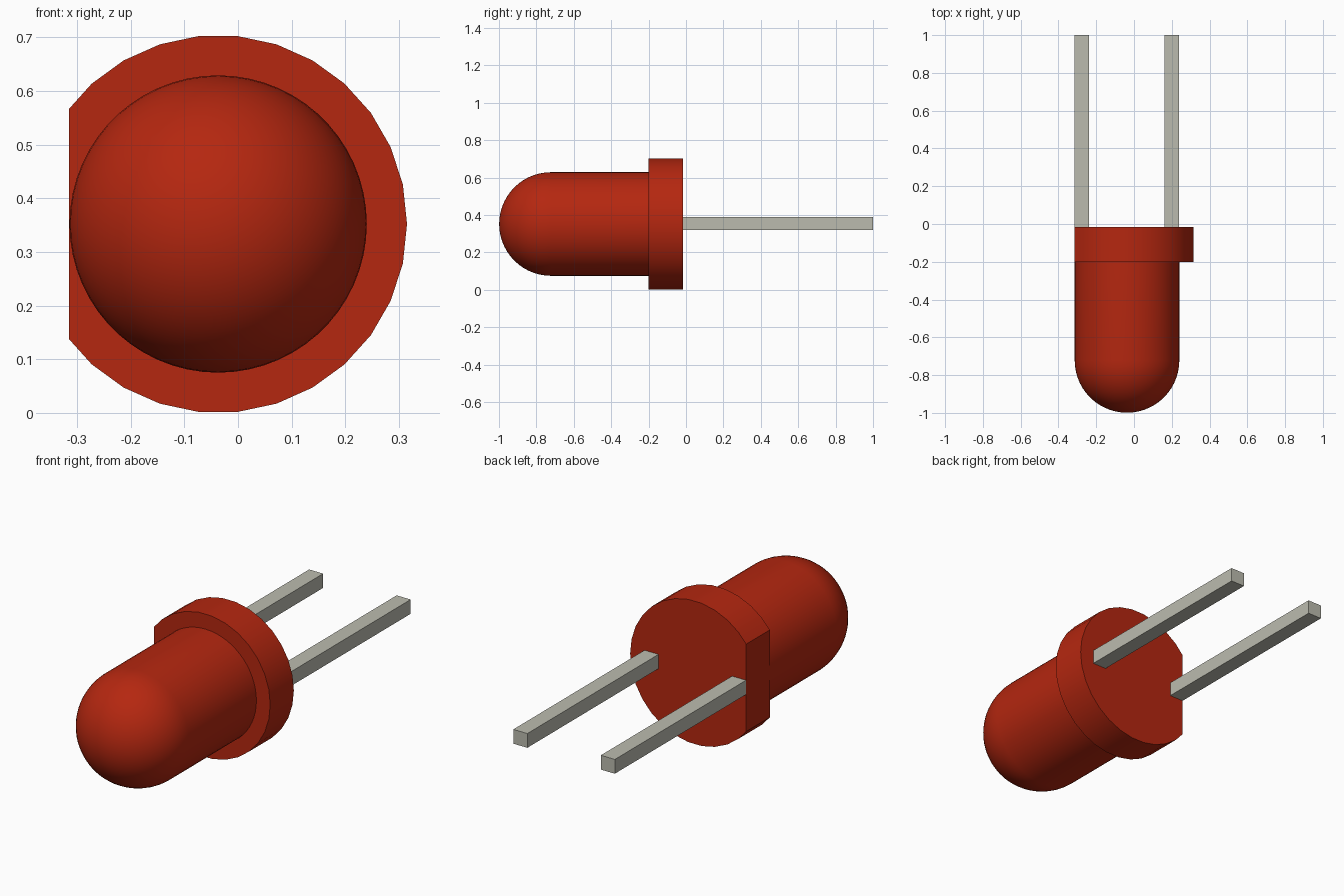
import bpy, bmesh, math

if "Cube" in bpy.data.objects:
    bpy.data.objects.remove(bpy.data.objects["Cube"])

CX, CZ = -0.037, 0.352      # axis of the lamp
FLAT_X = -0.315             # flat side of the rim


def material(name, colour):
    m = bpy.data.materials.new(name)
    m.diffuse_color = (*colour, 1)
    m.use_nodes = True
    m.node_tree.nodes["Principled BSDF"].inputs["Base Color"].default_value = m.diffuse_color
    return m


def finish(name, bm, mat, smooth=True):
    bmesh.ops.recalc_face_normals(bm, faces=bm.faces)
    mesh = bpy.data.meshes.new(name)
    bm.to_mesh(mesh)
    bm.free()
    mesh.materials.append(mat)
    ob = bpy.data.objects.new(name, mesh)
    bpy.context.collection.objects.link(ob)
    if smooth:
        bpy.ops.object.select_all(action='DESELECT')
        ob.select_set(True)
        bpy.context.view_layer.objects.active = ob
        bpy.ops.object.shade_smooth_by_angle(angle=math.radians(30))
    return ob


def lathe(profile, steps):
    """Spin (radius, y) points around the lamp axis."""
    bm = bmesh.new()
    vs = [bm.verts.new((CX + r, y, CZ)) for r, y in profile]
    es = [bm.edges.new(p) for p in zip(vs, vs[1:])]
    bmesh.ops.spin(bm, geom=vs + es, cent=(CX, 0, CZ), axis=(0, 1, 0),
                   angle=math.tau, steps=steps)
    bmesh.ops.remove_doubles(bm, verts=bm.verts, dist=1e-4)
    return bm


red = material("red plastic", (0.46, 0.02, 0.005))
grey = material("grey metal", (0.50, 0.50, 0.43))

# Domed bulb: hemisphere then straight cylinder into the rim
R = 0.277
dome = [(R * math.sin(a), -0.722 - R * math.cos(a))
        for a in (math.pi / 2 * i / 14 for i in range(15))]
finish("bulb", lathe(dome + [(R, -0.19), (0, -0.19)], 60), red)

# Rim with one side cut flat
bm = lathe([(0, -0.2), (0.352, -0.2), (0.352, -0.017), (0, -0.017)], 30)
cut = bmesh.ops.bisect_plane(bm, geom=bm.verts[:] + bm.edges[:] + bm.faces[:],
                             plane_co=(FLAT_X, 0, 0), plane_no=(-1, 0, 0),
                             clear_outer=True)
bmesh.ops.holes_fill(bm, edges=[e for e in bm.edges if e.is_boundary])
finish("rim", bm, red)

# Two square leads
for name, x in (("left_lead", -0.276), ("right_lead", 0.199)):
    bm = bmesh.new()
    bmesh.ops.create_cube(bm, size=1)
    bmesh.ops.scale(bm, vec=(0.076, 1.02, 0.07), verts=bm.verts)
    bmesh.ops.translate(bm, vec=(x, 0.49, 0.354), verts=bm.verts)
    finish(name, bm, grey, smooth=False)
